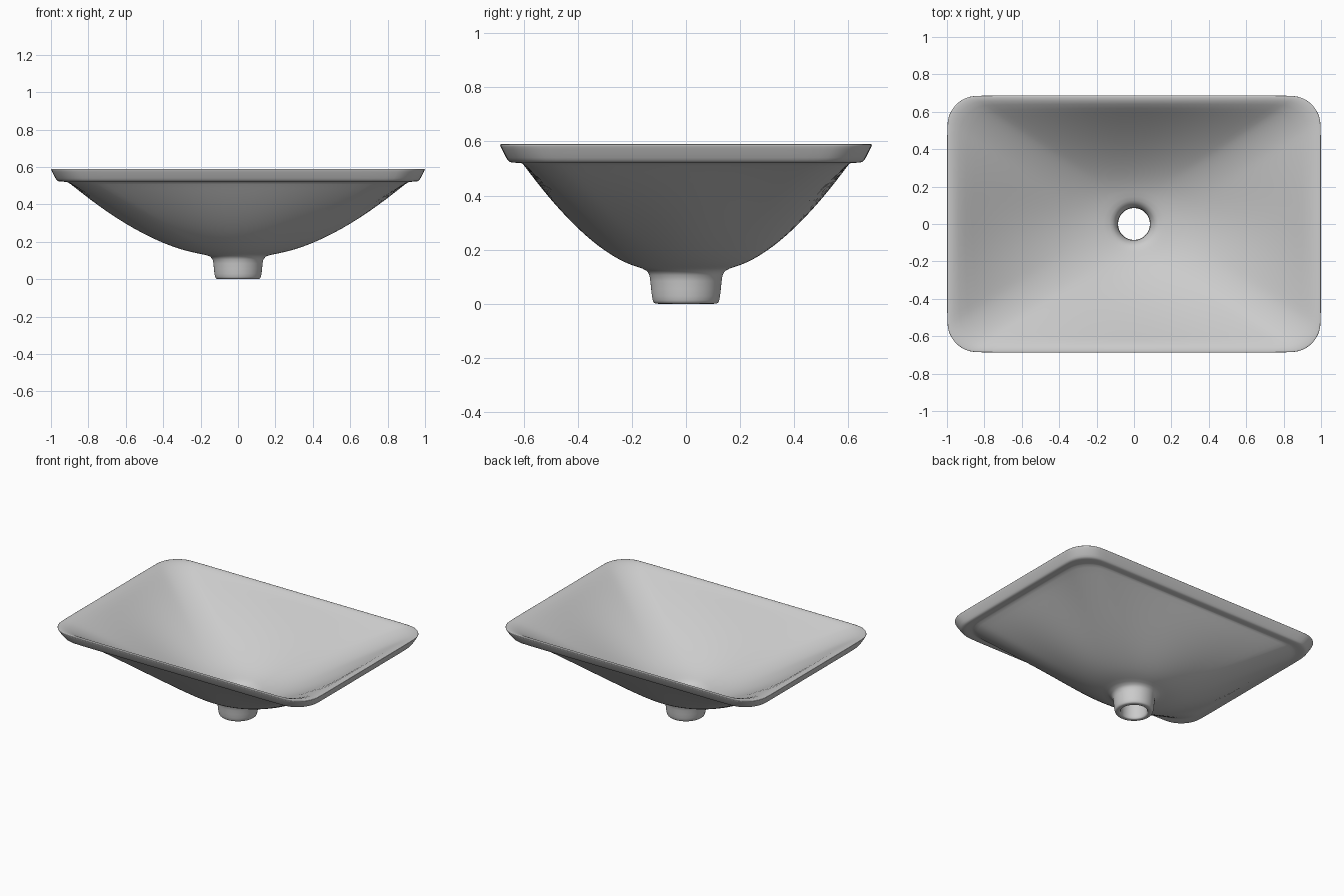
import bpy, bmesh, math

if "Cube" in bpy.data.objects:
    bpy.data.objects.remove(bpy.data.objects["Cube"])


def ring(a, b, w, r=0.16):
    """Rounded rectangle (half sizes a, b) blended towards an ellipse by w."""
    r = min(r, 0.6 * b)
    pts = []
    for k in range(4):
        sx, sy = (1, -1, -1, 1)[k], (1, 1, -1, -1)[k]
        # corner arc
        for i in range(7):
            t = math.radians(90 * k + 15 * i)
            pts.append((sx * (a - r) + r * math.cos(t), sy * (b - r) + r * math.sin(t)))
        # subdivide the straight side that follows
        x, y = pts[-1]
        ex, ey = (-x, y) if k % 2 == 0 else (x, -y)
        pts += [(x + (ex - x) * i / 8, y + (ey - y) * i / 8) for i in range(1, 8)]
    out = []
    for x, y in pts:
        t = math.atan2(y / b, x / a)
        out.append((x + (a * math.cos(t) - x) * w, y + (b * math.sin(t) - y) * w))
    return out


def bowl(z0, r0, z1, a1, b1, power, steps=10):
    """Rings from a round drain (z0, r0) out to a rectangular edge (z1, a1, b1)."""
    out = []
    for i in range(1, steps + 1):
        s = i / steps
        t = s ** (1 / power)
        out.append((z0 + (z1 - z0) * t, r0 + (a1 - r0) * s, r0 + (b1 - r0) * s, 1 - t))
    return out


def round_part(profile):
    return [(z, r, r, 1) for z, r in profile]


# drain tail, from the hole outwards and up
section = round_part([(0, 0.088), (0, 0.112), (0.004, 0.12), (0.02, 0.126),
                      (0.09, 0.132), (0.125, 0.137)])
# underside of the bowl
section += bowl(0.128, 0.137, 0.519, 0.907, 0.604, 0.6)
# rim lip, an even offset of one outline
section += [(z, a, a - 0.312, 0) for z, a in
            [(0.521, 0.918), (0.521, 0.95), (0.524, 0.966), (0.535, 0.974),
             (0.575, 0.995), (0.588, 1.0), (0.590, 0.998), (0.590, 0.985)]]
# inside of the bowl, from the rim down
section += reversed(bowl(0.175, 0.12, 0.582, 0.945, 0.645, 0.65))
# drain recess and bore
section += round_part([(0.172, 0.12), (0.155, 0.105), (0.135, 0.09),
                       (0.10, 0.085), (0.006, 0.085)])

# join the rings into one closed shell
bm = bmesh.new()
rings = [[bm.verts.new((x, y, z)) for x, y in ring(a, b, w)] for z, a, b, w in section]
for k, lower in enumerate(rings):
    upper = rings[(k + 1) % len(rings)]
    for i in range(len(lower)):
        j = (i + 1) % len(lower)
        bm.faces.new((lower[i], lower[j], upper[j], upper[i]))
bmesh.ops.recalc_face_normals(bm, faces=bm.faces)
mesh = bpy.data.meshes.new("sink_basin")
bm.to_mesh(mesh)
bm.free()
basin = bpy.data.objects.new("sink_basin", mesh)
bpy.context.collection.objects.link(basin)

# glazed ceramic colour
ceramic = bpy.data.materials.new("ceramic_grey")
ceramic.diffuse_color = (0.6, 0.6, 0.6, 1)
ceramic.use_nodes = True
ceramic.node_tree.nodes["Principled BSDF"].inputs["Base Color"].default_value = ceramic.diffuse_color
mesh.materials.append(ceramic)

# smooth surface
sub = basin.modifiers.new("smooth", 'SUBSURF')
sub.levels = sub.render_levels = 1
mesh.shade_smooth()
